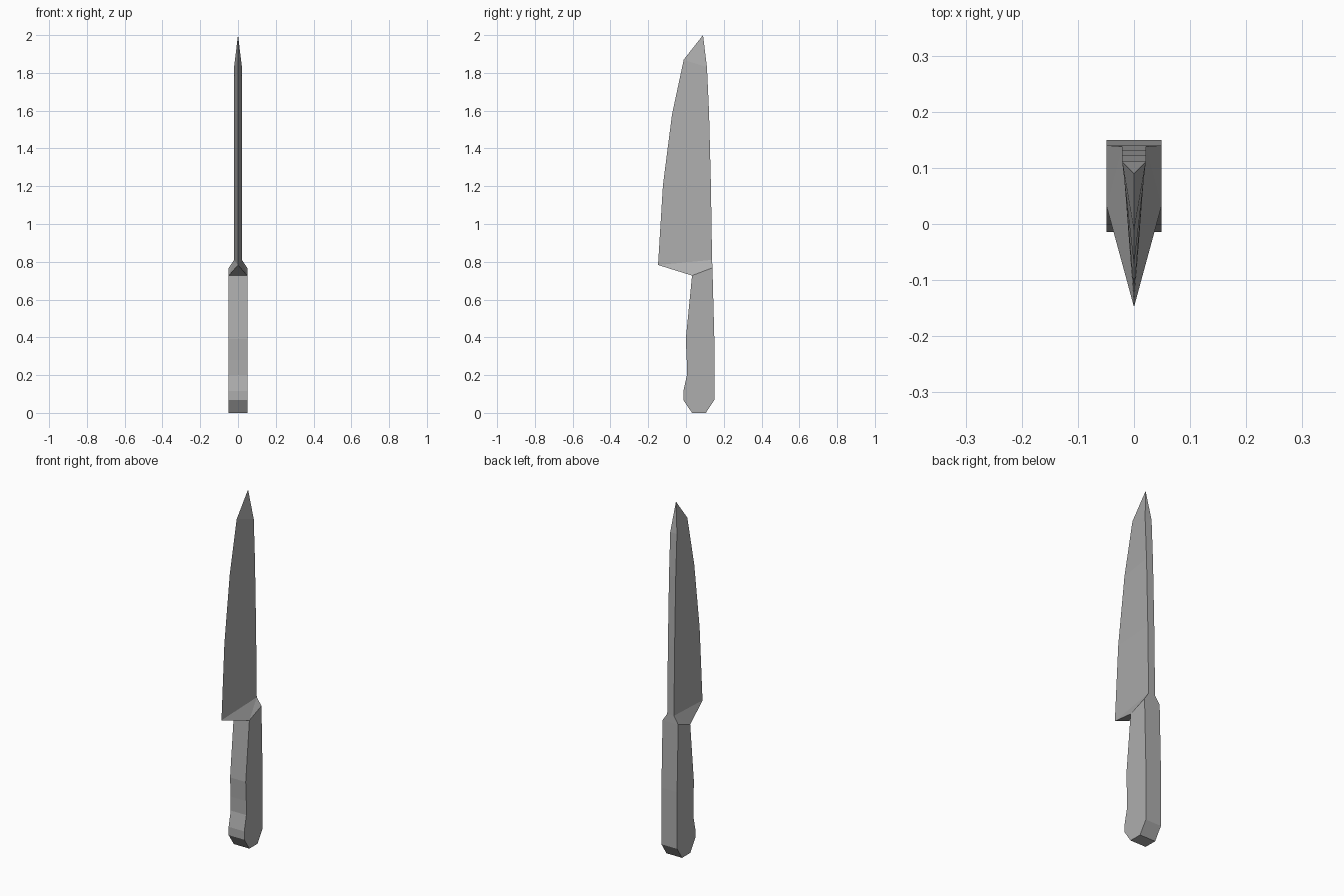
import bpy
import bmesh

if "Cube" in bpy.data.objects:
    bpy.data.objects.remove(bpy.data.objects["Cube"])

steel = bpy.data.materials.new("grey")
steel.diffuse_color = (0.42, 0.42, 0.42, 1)
steel.use_nodes = True
steel.node_tree.nodes["Principled BSDF"].inputs["Base Color"].default_value = steel.diffuse_color

HALF_HANDLE = 0.049
HALF_SPINE = 0.021
HEEL = (0, -0.148, 0.783)

# side profiles as (y, z) pairs, bottom to top
handle_front = [(0.032, 0), (-0.014, 0.068), (-0.014, 0.115), (0.005, 0.2),
                (0.004, 0.28), (-0.001, 0.39), (0.032, 0.727)]
handle_back = [(0.105, 0), (0.15, 0.068), (0.15, 0.39), (0.14, 0.768)]
blade_edge = [HEEL[1:], (-0.122, 1.206), (-0.074, 1.58), (-0.012, 1.87)]
blade_spine = [(0.138, 0.81), (0.132, 1.2), (0.122, 1.59), (0.111, 1.83)]
TIP = (0, 0.09, 2.0)


def at(x, points):
    return [(x, y, z) for y, z in points]


def build(name, faces):
    """Make a flat-shaded object from corner loops, welding shared corners."""
    bm = bmesh.new()
    for corners in faces:
        bm.faces.new([bm.verts.new(c) for c in corners])
    bmesh.ops.remove_doubles(bm, verts=bm.verts[:], dist=0.0005)
    bmesh.ops.recalc_face_normals(bm, faces=bm.faces[:])
    mesh = bpy.data.meshes.new(name)
    bm.to_mesh(mesh)
    bm.free()
    mesh.materials.append(steel)
    obj = bpy.data.objects.new(name, mesh)
    bpy.context.collection.objects.link(obj)
    return obj


def strip(a, b):
    """Quads between two matching rows of points."""
    return [(a[i], b[i], b[i + 1], a[i + 1]) for i in range(len(a) - 1)]


# handle: flat sides, faceted rim, and shoulders narrowing into the blade
faces = []
fl, fr = at(-HALF_HANDLE, handle_front), at(HALF_HANDLE, handle_front)
bl, br = at(-HALF_HANDLE, handle_back), at(HALF_HANDLE, handle_back)
sl, sr = at(-HALF_SPINE, blade_spine), at(HALF_SPINE, blade_spine)
faces += [fl + bl[::-1], fr + br[::-1]]
faces += strip(fl, fr) + strip(bl, br)
faces.append((fl[0], fr[0], br[0], bl[0]))
for f, b, s in ((fl, bl, sl), (fr, br, sr)):
    faces += [(f[-1], b[-1], s[0]), (f[-1], s[0], HEEL)]
faces.append((fl[-1], fr[-1], HEEL))
faces.append((bl[-1], br[-1], sr[0], sl[0]))
build("handle", faces)

# blade: wedge from flat spine to sharp edge, closing at the tip
edge = at(0, blade_edge)
faces = strip(sl, sr) + [(sl[-1], sr[-1], TIP)]
for s in (sl, sr):
    faces += strip(edge, s) + [(edge[-1], s[-1], TIP)]
blade = build("blade", faces)
